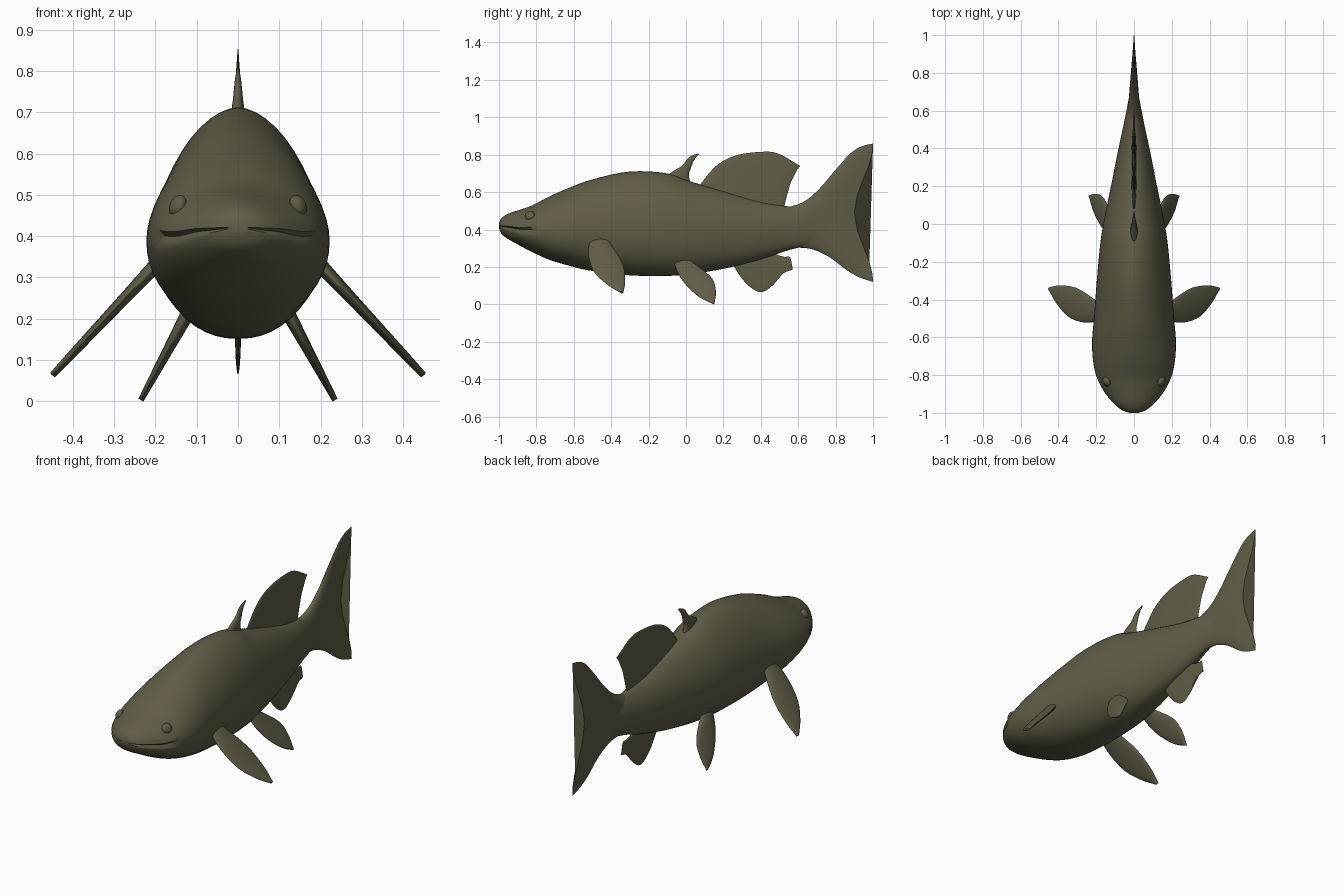
import bpy, bmesh
from math import sin, cos, pi, sqrt
from mathutils import Vector

cube = bpy.data.objects.get("Cube")
if cube:
    bpy.data.objects.remove(cube)

skin = bpy.data.materials.new("olive skin")
skin.use_nodes = True
colour = (0.118, 0.108, 0.062, 1)
skin.diffuse_color = colour
bsdf = skin.node_tree.nodes["Principled BSDF"]
bsdf.inputs["Base Color"].default_value = colour
bsdf.inputs["Roughness"].default_value = 0.8


def smooth_path(points, steps):
    """Catmull-Rom curve through points of any dimension."""
    pts = [Vector(p) for p in points]
    pts = [pts[0] * 2 - pts[1]] + pts + [pts[-1] * 2 - pts[-2]]
    out = []
    for a, b, c, d in zip(pts, pts[1:], pts[2:], pts[3:]):
        for k in range(steps):
            t = k / steps
            out.append((b * 2 + (c - a) * t + (a * 2 - b * 5 + c * 4 - d) * t ** 2
                        + (b * 3 - a - c * 3 + d) * t ** 3) * 0.5)
    return out + [pts[-2]]


def finish(bm, name):
    bmesh.ops.remove_doubles(bm, verts=bm.verts, dist=0.0004)
    bmesh.ops.recalc_face_normals(bm, faces=bm.faces)
    mesh = bpy.data.meshes.new(name)
    bm.to_mesh(mesh)
    bm.free()
    mesh.materials.append(skin)
    obj = bpy.data.objects.new(name, mesh)
    bpy.context.collection.objects.link(obj)
    bpy.ops.object.select_all(action='DESELECT')
    obj.select_set(True)
    bpy.context.view_layer.objects.active = obj
    bpy.ops.object.shade_smooth_by_angle(angle=pi / 3)
    return obj


def loft(name, rings):
    """Skin a list of closed rings and cap both ends."""
    bm = bmesh.new()
    rows = [[bm.verts.new(p) for p in ring] for ring in rings]
    n = len(rows[0])
    for a, b in zip(rows, rows[1:]):
        for i in range(n):
            j = (i + 1) % n
            bm.faces.new((a[i], a[j], b[j], b[i]))
    bm.faces.new(rows[0])
    bm.faces.new(rows[-1])
    return finish(bm, name)


def power(v, e):
    return abs(v) ** e * (1 if v > 0 else -1)


def fin(name, lead, trail, root, tip, place=lambda y, z: (0, y, z),
        normal=(1, 0, 0), fork=0):
    """Lens-shaped blade between a leading and a trailing edge, given as (y, z)."""
    normal = Vector(normal).normalized()
    edges = list(zip(smooth_path(lead, 4), smooth_path(trail, 4)))
    chord = 12
    rings = []
    for k, (a, b) in enumerate(edges):
        s = k / (len(edges) - 1)
        thick = root + (tip - root) * s ** 0.7
        front, back = [], []
        for i in range(chord + 1):
            t = (1 - cos(pi * i / chord)) / 2
            y, z = a.lerp(b, t)
            y -= fork * s ** 2 * sin(pi * t) ** 2
            centre = Vector(place(y, z))
            offset = normal * thick * 2 * sqrt(max(t * (1 - t), 0))
            front.append(centre + offset)
            back.append(centre - offset)
        rings.append(front + back[-2:0:-1])
    return loft(name, rings)


# Body: stations of y, half width, top, bottom, height of the widest line
stations = [
    (-1.0, .025, .435, .405, .42), (-.985, .065, .462, .375, .415),
    (-.95, .108, .485, .348, .41), (-.89, .158, .505, .315, .40),
    (-.82, .195, .53, .278, .40), (-.73, .216, .577, .238, .395),
    (-.62, .222, .625, .205, .39), (-.5, .212, .668, .178, .39),
    (-.3, .197, .71, .155, .39), (-.1, .178, .70, .152, .39),
    (.03, .157, .655, .163, .39), (.2, .122, .605, .19, .395),
    (.4, .082, .548, .24, .40), (.55, .05, .523, .29, .41),
    (.68, .025, .51, .32, .415), (.78, .006, .49, .34, .415)]
SIDES = 48
body_rings = []
for y, w, top, bottom, mid in smooth_path(stations, 4):
    ring = []
    for i in range(SIDES):
        a = 2 * pi * i / SIDES
        c, s = cos(a), sin(a)
        e = 1.1 if s > 0 else 0.9
        x = w * power(c, e)
        z = mid + power(s, e) * ((top - mid) if s > 0 else (mid - bottom))
        inset = 0
        if i in (0, SIDES // 2) and y < -.8:      # mouth crease
            x *= .93
            inset = .008
        ring.append((x, y + inset, z))
    body_rings.append(ring)
loft("body", body_rings)

# Tail fin with a forked rear edge
fin("tail_fin",
    [(.5, .51), (.62, .543), (.71, .615), (.8, .72), (.88, .808), (.94, .845), (1, .86)],
    [(.5, .30), (.6, .303), (.68, .293), (.77, .25), (.86, .182), (.93, .143), (1, .12)],
    .045, .004, fork=.1)

# Fins along the back and belly
fin("front_dorsal_fin",
    [(-.13, .67), (-.06, .718), (-.02, .742), (.01, .78), (.035, .797), (.065, .806)],
    [(.03, .63), (.015, .69), (.025, .725), (.035, .755), (.05, .78), (.07, .803)],
    .022, .003)
fin("rear_dorsal_fin",
    [(.05, .60), (.11, .685), (.18, .755), (.28, .80), (.42, .816), (.5, .803), (.61, .74)],
    [(.52, .49), (.532, .55), (.545, .60), (.56, .65), (.58, .69), (.595, .72), (.61, .74)],
    .016, .003)
fin("anal_fin",
    [(.24, .23), (.29, .15), (.34, .095), (.4, .065), (.46, .098), (.52, .165), (.57, .185)],
    [(.46, .275), (.52, .255), (.55, .255), (.56, .245), (.563, .23), (.567, .21), (.57, .185)],
    .011, .004)

# Paired fins and eyes
for side, name in ((1, "left"), (-1, "right")):
    fin(name + "_pectoral_fin",
        [(-.49, .38), (-.518, .32), (-.52, .25), (-.49, .17), (-.42, .105), (-.35, .063)],
        [(-.44, .38), (-.40, .32), (-.36, .26), (-.333, .20), (-.325, .12), (-.335, .065)],
        .022, .008, lambda y, z: (side * (.18 + .94 * (.35 - z)), y, z),
        (side, 0, .94))
    fin(name + "_pelvic_fin",
        [(-.07, .25), (-.05, .18), (-.01, .115), (.05, .055), (.1, .022), (.145, .003)],
        [(.0, .25), (.07, .20), (.12, .16), (.15, .12), (.16, .06), (.152, .003)],
        .02, .007, lambda y, z: (side * (.118 + .54 * (.22 - z)), y, z),
        (side, 0, .54))
    bm = bmesh.new()
    bmesh.ops.create_uvsphere(bm, u_segments=16, v_segments=10, radius=1)
    bmesh.ops.scale(bm, verts=bm.verts, vec=(.018, .027, .027))
    eye = finish(bm, name + "_eye")
    eye.location = (side * .146, -.835, .474)
    eye.rotation_euler = (0, side * -.45, side * -.45)
